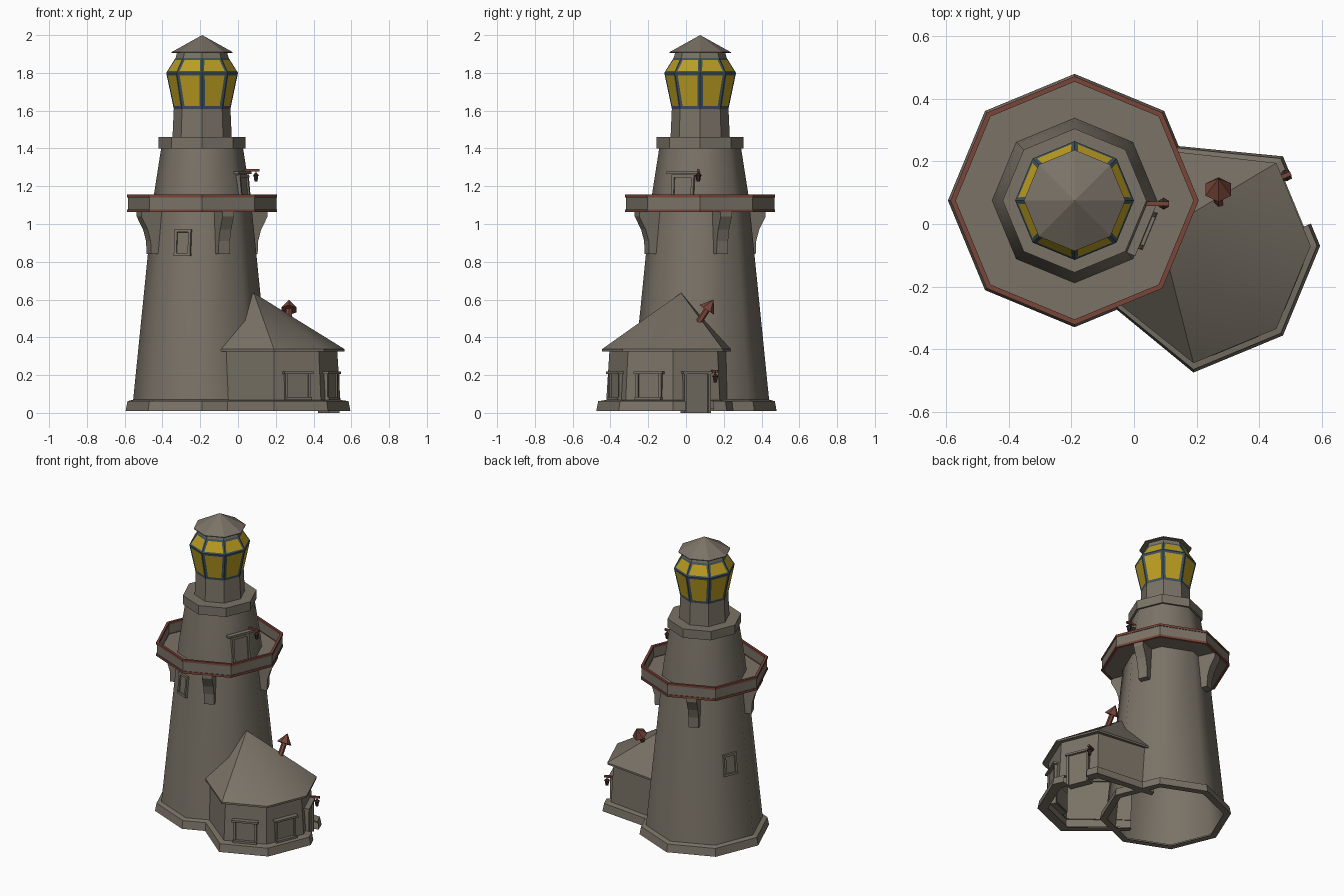
import bpy, bmesh, math
from mathutils import Matrix, Vector

if "Cube" in bpy.data.objects:
    bpy.data.objects.remove(bpy.data.objects["Cube"])


def material(name, rgb):
    m = bpy.data.materials.new(name)
    m.diffuse_color = (*rgb, 1)
    m.use_nodes = True
    m.node_tree.nodes["Principled BSDF"].inputs["Base Color"].default_value = m.diffuse_color
    return m


STONE = material("warm grey stone", (0.195, 0.17, 0.135))
RED = material("rust red", (0.19, 0.06, 0.042))
BLUE = material("slate blue", (0.05, 0.085, 0.11))
YELLOW = material("lamp yellow", (0.50, 0.34, 0.015))
DARK = material("dark iron", (0.045, 0.025, 0.02))

TOWER = Matrix.Translation((-0.19, 0.075, 0))
HOUSE = Matrix.Translation((0.19, -0.07, 0)) @ Matrix.Rotation(math.radians(-22.5), 4, 'Z')


def turn(base, deg):
    """Frame whose local x points outward at the given angle."""
    return base @ Matrix.Rotation(math.radians(deg), 4, 'Z')


def finish(name, bm, mats, M=Matrix(), smooth=None):
    bm.transform(M)
    me = bpy.data.meshes.new(name)
    bm.to_mesh(me)
    bm.free()
    for m in mats:
        me.materials.append(m)
    ob = bpy.data.objects.new(name, me)
    bpy.context.collection.objects.link(ob)
    if smooth:
        bpy.ops.object.select_all(action='DESELECT')
        ob.select_set(True)
        bpy.context.view_layer.objects.active = ob
        bpy.ops.object.shade_smooth_by_angle(angle=math.radians(smooth))
    return ob


def loft_mesh(rings, closed=True, caps=False):
    bm = bmesh.new()
    vs = [[bm.verts.new(p) for p in r] for r in rings]
    n = len(rings[0])
    for a, b in zip(vs, vs[1:]):
        for i in range(n if closed else n - 1):
            j = (i + 1) % n
            bm.faces.new((a[i], a[j], b[j], b[i]))
    if caps:
        bm.faces.new(vs[0][::-1])
        bm.faces.new(vs[-1])
    bmesh.ops.remove_doubles(bm, verts=bm.verts, dist=1e-5)
    return bm


def octagon(r, z):
    return [(r * math.cos(k * math.pi / 4), r * math.sin(k * math.pi / 4), z) for k in range(8)]


def turned(name, profile, mat, smooth=None):
    return finish(name, loft_mesh([octagon(r, z) for r, z in profile]), [mat], TOWER, smooth)


def boxes(name, parts, mat, M):
    """Each part is centre x, y, z and size x, y, z."""
    bm = bmesh.new()
    for c in parts:
        bmesh.ops.create_cube(bm, size=1, matrix=Matrix.Translation(c[:3]) @ Matrix.Diagonal((*c[3:], 1)))
    return finish(name, bm, [mat], M)


def cone(bm, r1, r2, depth, z, sides=6):
    bmesh.ops.create_cone(bm, cap_ends=True, segments=sides, radius1=r1, radius2=r2,
                          depth=depth, matrix=Matrix.Translation((0, 0, z)))


# --- Tower ---
turned("tower_plinth", [(.36, .01), (.405, .01), (.395, .062), (.365, .07)], STONE)
turned("tower_wall", [(.37, .02), (.256, 1.15), (.217, 1.40)], STONE, 60)
turned("cornice", [(.21, 1.40), (.23, 1.40), (.23, 1.46), (.15, 1.46)], STONE)
turned("lantern_drum", [(.157, 1.455), (.15, 1.61)], STONE)

# --- Gallery with red rims ---
turned("gallery", [(.25, 1.066), (.393, 1.066), (.393, 1.15), (.383, 1.15), (.383, 1.075), (.25, 1.075)], STONE)
for name, z in (("gallery_lower_rim", 1.063), ("gallery_upper_rim", 1.14)):
    turned(name, [(.38, z), (.397, z), (.397, z + .015), (.38, z + .015), (.38, z)], RED)

# --- Brackets under the gallery ---
BRACKET = [(.23, 1.066), (.23, .84), (.305, .84), (.308, .91), (.325, .97), (.362, 1.04), (.362, 1.066)]
for k in range(4):
    sides = [[(x, y, z) for x, z in BRACKET] for y in (.032, -.032)]
    finish(f"bracket_{k + 1}", loft_mesh(sides, caps=True), [STONE], turn(TOWER, 22.5 + 90 * k))

# --- Lantern: blue frame with yellow panes ---
bm = loft_mesh([octagon(.15, 1.61), octagon(.19, 1.80), octagon(.14, 1.88)])
bm.faces.ensure_lookup_table()
lower = [f for f in bm.faces if f.calc_center_median().z < 1.78]
upper = [f for f in bm.faces if f not in lower]
for faces, inset in ((lower, .022), (upper, .017)):
    bmesh.ops.inset_individual(bm, faces=faces, thickness=inset)
    for f in faces:
        f.material_index = 1
finish("lantern_glass", bm, [BLUE, YELLOW], TOWER)
turned("lantern_neck", [(.14, 1.88), (.132, 1.91)], STONE)
turned("lantern_cap", [(.125, 1.905), (.162, 1.905), (.162, 1.91), (0, 2.0)], STONE)


# --- Tower windows and gallery door, leaning with the wall ---
def wall_frame(name, deg, z, w, h, bar=.014):
    r = .37 - (z - .02) * .101
    M = turn(TOWER, deg) @ Matrix.Translation((r * .924, 0, z)) @ Matrix.Rotation(-.094, 4, 'Y')
    boxes(name, [(0, s * (w - bar) / 2, 0, .03, bar, h) for s in (-1, 1)]
          + [(0, 0, s * (h - bar) / 2, .034, w + .004, bar) for s in (-1, 1)]
          + [(0, 0, 0, .012, w - bar, h - bar)], STONE, M)


wall_frame("front_window", 247.5, .90, .092, .14)
wall_frame("back_window", 157.5, .57, .092, .14)
wall_frame("gallery_door", -22.5, 1.165, .125, .19)
boxes("gallery_door_lintel", [(.222, 0, 1.272, .05, .18, .013)], STONE, turn(TOWER, -22.5))


# --- House: tapered towards the tower ---
def plan(r):
    pts = [(-.25, -.62 * r)]
    pts += [(r * math.cos(math.radians(a)), r * math.sin(math.radians(a))) for a in (-67.5, -22.5, 22.5, 67.5)]
    return pts + [(-.25, .62 * r)]


def at(points, z):
    return [(x, y, z) for x, y in points]


finish("house_wall", loft_mesh([at(plan(.355), .02), at(plan(.335), .335)], False), [STONE], HOUSE, 30)
finish("house_roof", loft_mesh([at(plan(.33), .333), at(plan(.375), .325), at(plan(.375), .337),
                                at([(-.115, 0)] * 6, .635)], False), [STONE], HOUSE, 30)

# --- House plinth with a gap for the door ---
layers = ((.34, .01), (.405, .01), (.395, .062), (.345, .07))
left, right = [], []
for r, z in layers:
    p = plan(r)
    mid = (Vector(p[3]) + Vector(p[4])) / 2
    along = (Vector(p[4]) - Vector(p[3])).normalized() * .078
    left.append(at(p[:4] + [tuple(mid - along)], z))
    right.append(at([tuple(mid + along)] + p[4:], z))
finish("house_plinth_long", loft_mesh(left, False), [STONE], HOUSE)
finish("house_plinth_short", loft_mesh(right, False), [STONE], HOUSE)

# --- House windows and door ---
for name, deg in (("house_window_front", -45), ("house_window_side", 0)):
    boxes(name, [(.312, s * .066, .14, .05, .014, .14) for s in (-1, 1)]
          + [(.32, 0, .213, .055, .165, .013), (.318, 0, .076, .06, .15, .014),
             (.305, 0, .14, .046, .13, .13)], STONE, turn(HOUSE, deg))
boxes("house_door", [(.31, 0, .105, .05, .125, .21)]
      + [(.315, s * .068, .105, .06, .014, .21) for s in (-1, 1)]
      + [(.32, 0, .213, .06, .165, .013)], STONE, turn(HOUSE, 45))


# --- Hanging lamps on short arms ---
def lamp(name, x, y, z, deg):
    M = turn(Matrix.Translation((x, y, z)), deg)
    boxes(name + "_arm", [(-.02, 0, .035, .075, .014, .012), (0, 0, .022, .006, .006, .02)], RED, M)
    bm = bmesh.new()
    cone(bm, .009, .015, .032, -.008)
    cone(bm, .019, .006, .012, .014)
    finish(name, bm, [DARK], M)


lamp("gallery_lamp", .095, .065, 1.25, 0)
lamp("door_lamp", .485, .155, .185, 22.5)

# --- Leaning chimney with a pointed hat ---
lean = Matrix.Translation((.27, .11, .545)) @ Matrix.Rotation(math.radians(-33), 4, 'X')
bm = bmesh.new()
cone(bm, .017, .017, .12, -.06)
cone(bm, .047, 0, .066, .033)
finish("chimney", bm, [RED], lean)
